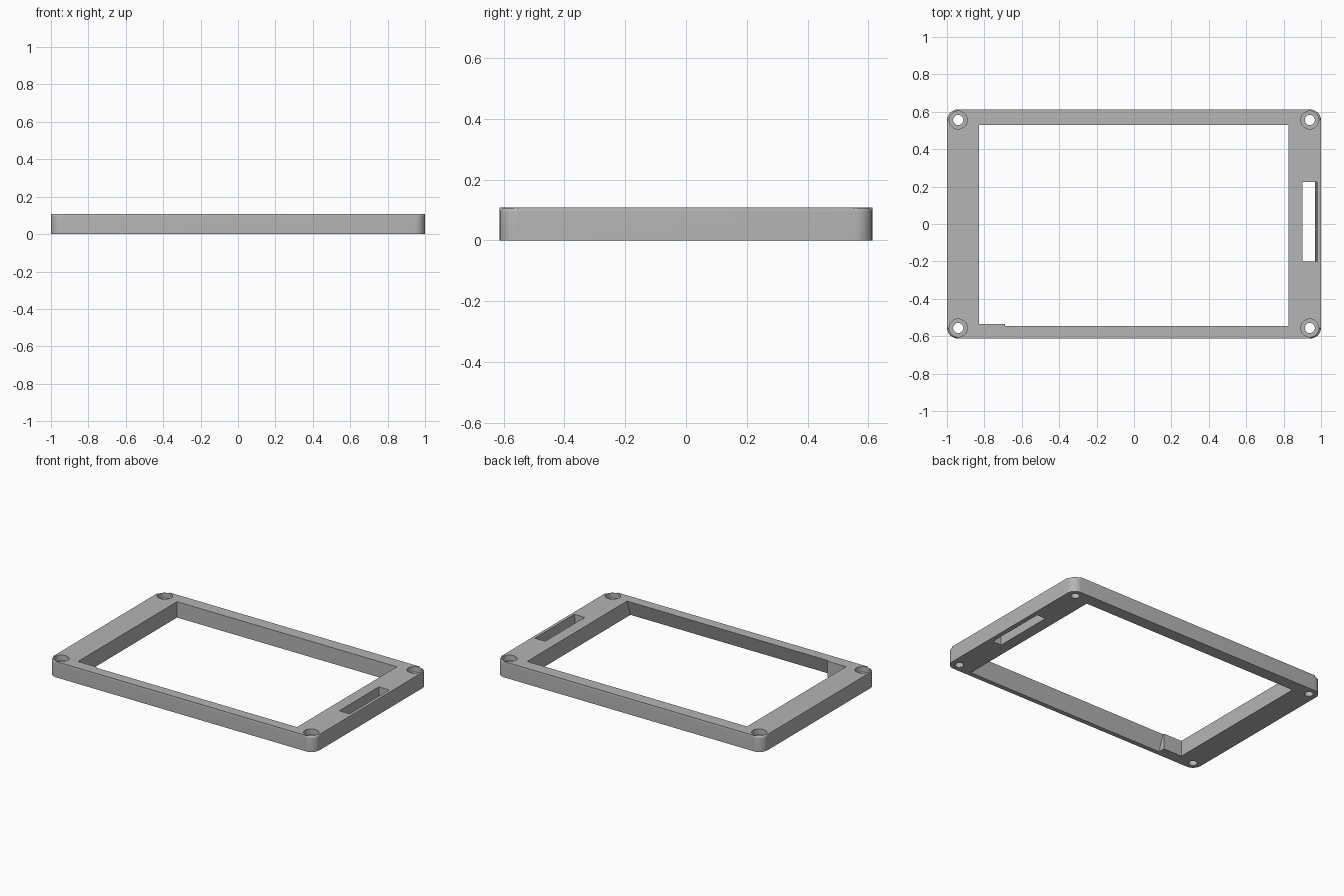
import bpy, bmesh
from math import sin, cos, pi, radians

if "Cube" in bpy.data.objects:
    bpy.data.objects.remove(bpy.data.objects["Cube"], do_unlink=True)

HALF_X, HALF_Y, HEIGHT = 1.0, 0.613, 0.108
CORNER, FILLET = 0.06, 0.014
LOW, HIGH = -0.02, 0.13      # cutter overshoot below and above

grey = bpy.data.materials.new("Light grey plastic")
grey.use_nodes = True
colour = (0.46, 0.46, 0.46, 1)
grey.diffuse_color = colour
grey.node_tree.nodes["Principled BSDF"].inputs["Base Color"].default_value = colour


def prism(name, bottom, top, z0, z1, fillet=0):
    """Closed solid between two matching outlines, optionally filleted on top."""
    bm = bmesh.new()
    lower = [bm.verts.new((x, y, z0)) for x, y in bottom]
    upper = [bm.verts.new((x, y, z1)) for x, y in top]
    bm.faces.new(lower[::-1])
    cap = bm.faces.new(upper)
    n = len(lower)
    for i in range(n):
        j = (i + 1) % n
        bm.faces.new((lower[i], lower[j], upper[j], upper[i]))
    if fillet:
        bmesh.ops.bevel(bm, geom=list(cap.edges), offset=fillet, segments=4,
                        profile=0.5, affect='EDGES')
    bmesh.ops.recalc_face_normals(bm, faces=bm.faces)
    mesh = bpy.data.meshes.new(name)
    bm.to_mesh(mesh)
    bm.free()
    mesh.materials.append(grey)
    obj = bpy.data.objects.new(name, mesh)
    bpy.context.collection.objects.link(obj)
    return obj


def circle(cx, cy, r, count=32):
    return [(cx + r * cos(2 * pi * i / count), cy + r * sin(2 * pi * i / count))
            for i in range(count)]


def rounded_rectangle(hx, hy, r, steps=8):
    points = []
    for k, (sx, sy) in enumerate(((1, 1), (-1, 1), (-1, -1), (1, -1))):
        for i in range(steps + 1):
            a = (k + i / steps) * pi / 2
            points.append((sx * (hx - r) + r * cos(a), sy * (hy - r) + r * sin(a)))
    return points


def window_outline(front):
    """Opening with a small tab in the front right corner."""
    return [(-0.83, -0.535), (-0.69, -0.535), (-0.69, front), (0.825, front),
            (0.825, 0.53), (-0.83, 0.53)]


def slot_outline(outer):
    return [(0.902, -0.2), (outer, -0.2), (outer, 0.225), (0.902, 0.225)]


# Frame body with rounded corners and soft top edge
outline = rounded_rectangle(HALF_X, HALF_Y, CORNER)
frame = prism("bezel_frame", outline, outline, 0, HEIGHT, FILLET)

# Window with undercut front wall, and side slot with sloped outer wall
cutters = [
    prism("window_cutter", window_outline(-0.588), window_outline(-0.537), LOW, HIGH),
    prism("slot_cutter", slot_outline(0.966), slot_outline(0.982), LOW, HIGH),
]

# Counterbored screw holes in the corners
for sx in (-1, 1):
    for sy in (-1, 1):
        for name, radius, floor in (("screw_hole", 0.027, LOW), ("counterbore", 0.048, 0.07)):
            ring = circle(sx * 0.94, sy * 0.556, radius)
            cutters.append(prism(name + "_cutter", ring, ring, floor, HIGH))

bpy.ops.object.select_all(action='DESELECT')
frame.select_set(True)
bpy.context.view_layer.objects.active = frame
for cutter in cutters:
    cutter.hide_render = True
    cut = frame.modifiers.new("cut", 'BOOLEAN')
    cut.operation = 'DIFFERENCE'
    cut.solver = 'EXACT'
    cut.object = cutter
    bpy.ops.object.modifier_apply(modifier=cut.name)
    bpy.data.objects.remove(cutter, do_unlink=True)

bpy.ops.object.shade_smooth_by_angle(angle=radians(30))
